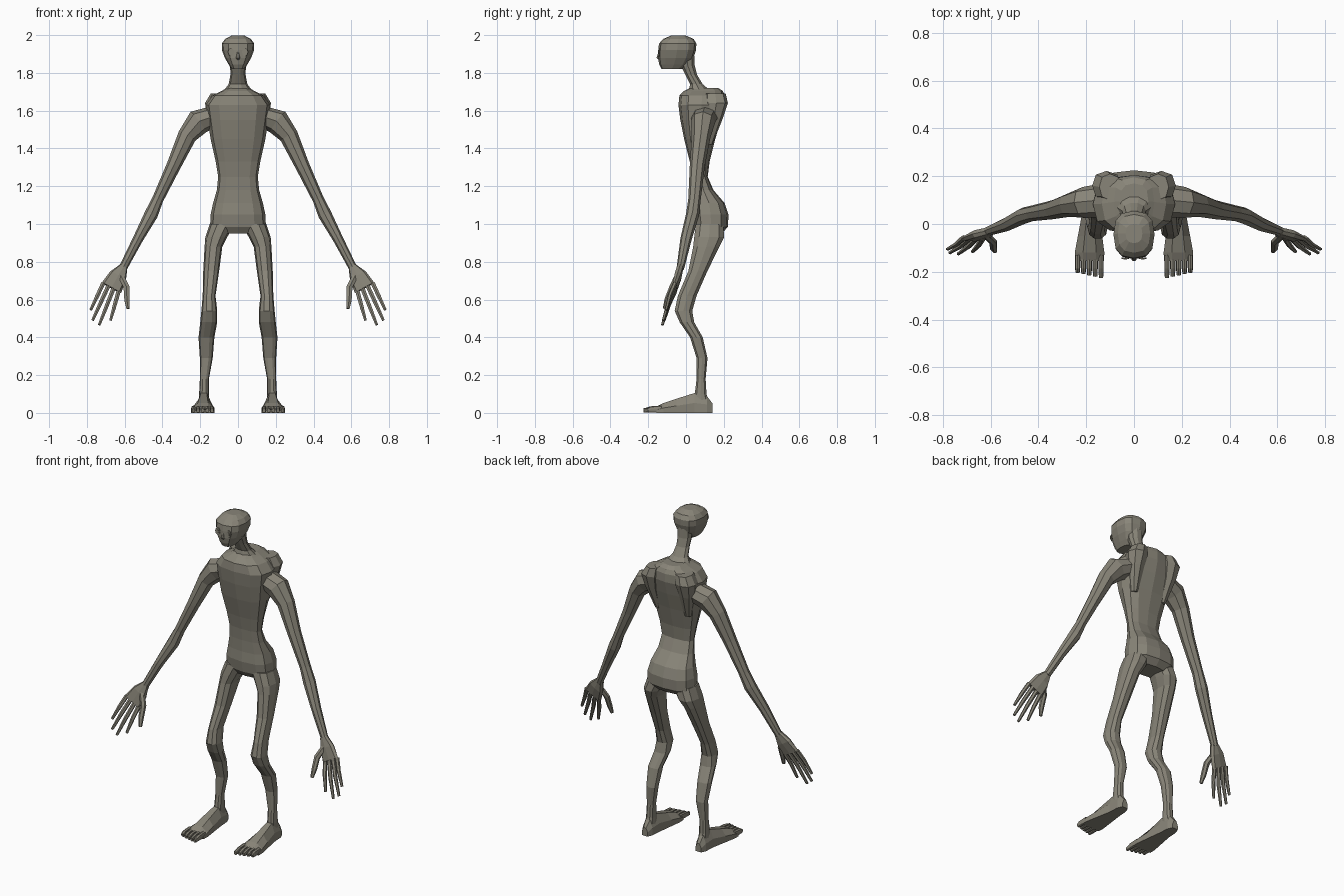
import bpy, bmesh
from math import sin, cos, tau, copysign
from mathutils import Vector

default_cube = bpy.data.objects.get("Cube")
if default_cube:
    bpy.data.objects.remove(default_cube, do_unlink=True)

skin_colour = (0.25, 0.235, 0.19, 1)
skin_material = bpy.data.materials.new("grey_brown_skin")
skin_material.use_nodes = True
skin_material.diffuse_color = skin_colour
skin_material.node_tree.nodes["Principled BSDF"].inputs["Base Color"].default_value = skin_colour


def skin(name, rings, mirrored=False):
    """Join a sequence of point rings into a closed, flat shaded mesh."""
    bm = bmesh.new()
    loops = [[bm.verts.new(point) for point in ring] for ring in rings]
    for lower, upper in zip(loops, loops[1:]):
        for i in range(len(lower)):
            j = (i + 1) % len(lower)
            bm.faces.new((lower[i], lower[j], upper[j], upper[i]))
    bm.faces.new(loops[0])
    bm.faces.new(loops[-1])
    bmesh.ops.recalc_face_normals(bm, faces=bm.faces)
    mesh = bpy.data.meshes.new(name)
    bm.to_mesh(mesh)
    bm.free()
    mesh.materials.append(skin_material)
    part = bpy.data.objects.new(name, mesh)
    bpy.context.collection.objects.link(part)
    if mirrored:
        part.modifiers.new("Mirror", "MIRROR")
    return part


def oval(sides, power=2):
    """Unit outline, squarer as the power rises."""
    def soften(value):
        return copysign(abs(value) ** (2 / power), value)
    return [(soften(cos(tau * i / sides)), soften(sin(tau * i / sides)))
            for i in range(sides)]


def column(name, sections, sides=12, power=2.4, mirrored=False):
    """Level sections: height, centre x, half width, front y, back y."""
    rings = []
    for z, x, half, front, back in sections:
        middle, depth = (front + back) / 2, (back - front) / 2
        rings.append([(x + half * u, middle + depth * v, z)
                      for u, v in oval(sides, power)])
    return skin(name, rings, mirrored)


def limb(name, sections, sides=8, axis=(0, 1, 0), power=2, mirrored=True):
    """Sections across a path: x, y, z, half size along axis, half size across."""
    points = [Vector(section[:3]) for section in sections]
    rings = []
    for i, (point, section) in enumerate(zip(points, sections)):
        tangent = points[min(i + 1, len(points) - 1)] - points[max(i - 1, 0)]
        tangent.normalize()
        first = Vector(axis)
        first = (first - tangent * first.dot(tangent)).normalized()
        second = tangent.cross(first)
        rings.append([point + first * u * section[3] + second * v * section[4]
                      for u, v in oval(sides, power)])
    return skin(name, rings, mirrored)


# Trunk from pelvis to collar
column("torso", [
    (.95, 0, .09, .07, .19), (.985, 0, .148, .045, .222),
    (1.05, 0, .145, .035, .225), (1.11, 0, .132, .04, .205),
    (1.18, 0, .112, .04, .145), (1.25, 0, .105, .035, .115),
    (1.33, 0, .118, .02, .125), (1.45, 0, .145, -.01, .155),
    (1.55, 0, .16, -.03, .185), (1.63, 0, .172, -.04, .205),
    (1.68, 0, .135, -.035, .205), (1.705, 0, .085, -.01, .195),
    (1.72, 0, .06, .02, .17)], power=2.6)
column("shoulder_blade", [
    (1.42, .1, .02, .1, .14), (1.56, .115, .045, .1, .195),
    (1.64, .115, .06, .1, .222), (1.69, .1, .045, .1, .21)],
    sides=8, mirrored=True)

# Neck and head
column("neck", [
    (1.70, 0, .08, .01, .14), (1.74, 0, .05, .02, .09),
    (1.79, 0, .04, -.005, .06), (1.84, 0, .042, -.03, .048),
    (1.90, 0, .045, -.03, .045)], sides=10, power=2)
column("head", [
    (1.82, 0, .034, -.13, -.02), (1.845, 0, .05, -.142, .015),
    (1.88, 0, .07, -.148, .04), (1.92, 0, .085, -.147, .053),
    (1.955, 0, .086, -.143, .055), (1.98, 0, .068, -.12, .04),
    (1.997, 0, .035, -.08, .0)], power=2.6)

# Face details
for name, front, wide, tall in (("eye_rim", -.146, .016, .022), ("eyeball", -.149, .008, .011)):
    limb(name, [(.037, -.14, 1.91, wide, tall), (.037, front, 1.91, wide, tall)],
         axis=(1, 0, 0))
limb("nose", [(0, -.14, 1.915, .006, .006), (0, -.149, 1.88, .01, .008),
              (0, -.14, 1.87, .008, .005)], sides=6, axis=(1, 0, 0), mirrored=False)

# Arms
limb("arm", [
    (.13, .1, 1.57, .07, .055), (.21, .09, 1.54, .065, .068),
    (.27, .08, 1.465, .05, .05), (.34, .06, 1.31, .04, .038),
    (.425, .045, 1.13, .033, .03), (.46, .035, 1.05, .035, .036),
    (.53, 0, .92, .03, .027), (.61, -.03, .765, .02, .022)])

# Hands with spread fingers
limb("palm", [
    (.605, -.03, .775, .018, .022), (.635, -.042, .725, .02, .048),
    (.67, -.06, .662, .013, .058)], power=3)
finger_tips = [(.675, -.115, .49), (.735, -.125, .465),
               (.77, -.12, .49), (.78, -.105, .545)]
for i, tip in enumerate(finger_tips):
    knuckle = Vector((.632 + .027 * i, -.058, .645 + .014 * i))
    tip = Vector(tip)
    joint = knuckle.lerp(tip, .45) - Vector((0, .006, 0))
    limb("finger_%d" % (i + 1), [
        (*knuckle, .012, .013), (*joint, .011, .012), (*tip, .007, .008)], sides=6)
limb("thumb", [(.625, -.042, .735, .014, .018), (.59, -.075, .665, .014, .018),
               (.588, -.1, .6, .014, .016), (.582, -.115, .552, .008, .01)], sides=6)

# Legs
column("leg", [
    (1.0, .085, .065, .05, .2), (.93, .115, .058, .04, .205),
    (.88, .13, .047, .035, .18), (.75, .142, .042, .01, .115),
    (.62, .153, .034, -.045, .058), (.54, .152, .042, -.062, .035),
    (.48, .155, .045, -.035, .045), (.40, .167, .042, .02, .09),
    (.29, .168, .034, .055, .115), (.18, .178, .024, .055, .105),
    (.1, .18, .026, .045, .11), (.05, .18, .028, .04, .125)],
    sides=10, mirrored=True)

# Feet: flat soles with sloping insteps
foot_rings = []
for y, inner, outer, height in ((.14, .163, .2, .05), (.11, .15, .213, .09),
                                (.045, .145, .217, .105), (-.05, .133, .235, .075),
                                (-.12, .124, .248, .052), (-.155, .126, .248, .034)):
    bevel = (outer - inner) * .28
    foot_rings.append([(inner, y, 0), (outer, y, 0), (outer, y, height * .5),
                       (outer - bevel, y, height), (inner + bevel, y, height),
                       (inner, y, height * .5)])
skin("foot", foot_rings, mirrored=True)

# Toes
for i in range(5):
    x = .138 + .0245 * i
    end = -.225 + .006 * i
    limb("toe_%d" % (i + 1), [
        (x, -.13, .02, .011, .019), (x, -.185, .018, .011, .017),
        (x, end, .012, .009, .011)], axis=(1, 0, 0), power=3)
